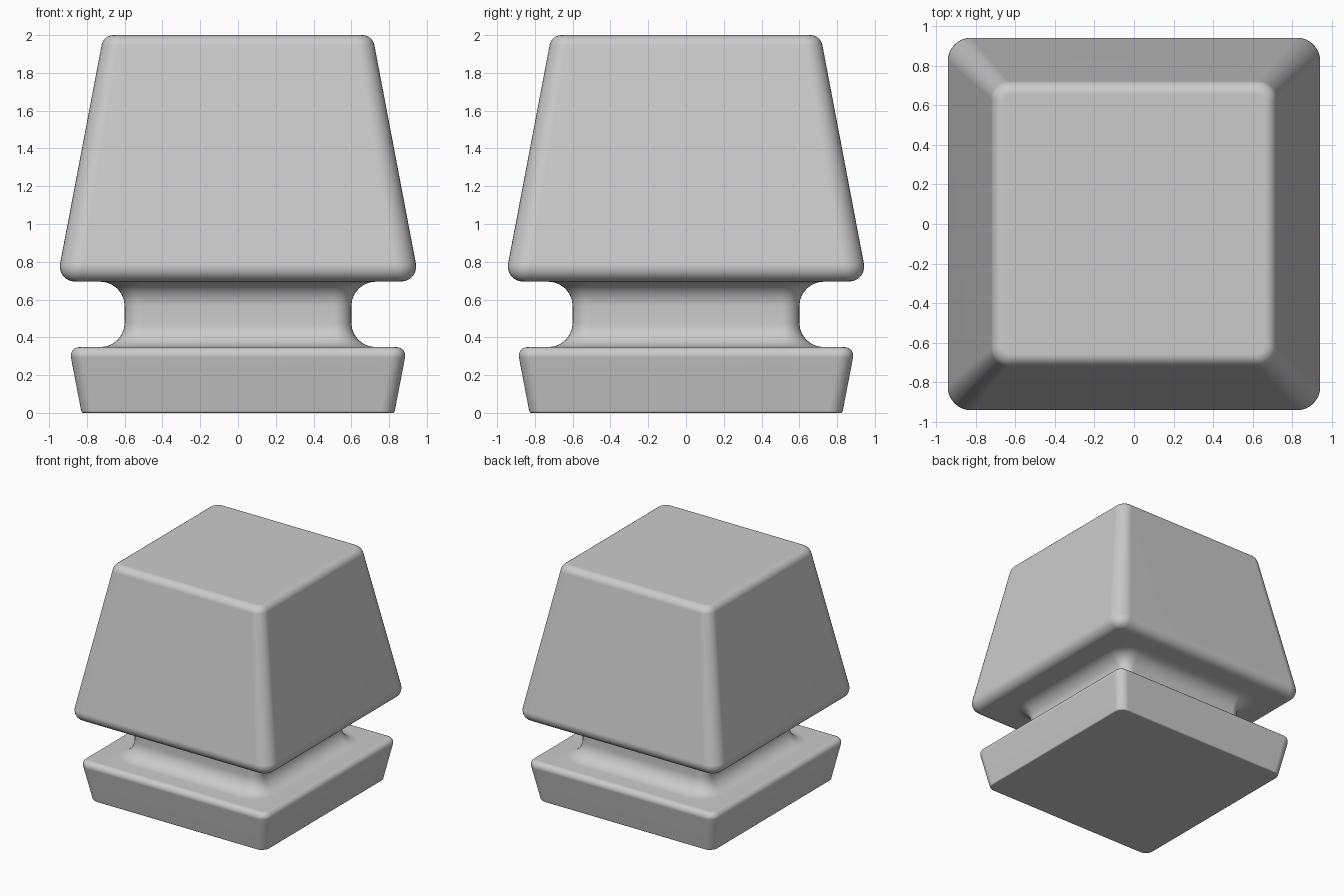
import bpy, bmesh, math
from mathutils import Vector

if "Cube" in bpy.data.objects:
    bpy.data.objects.remove(bpy.data.objects["Cube"])

CORNER_STEPS, FILLET_STEPS = 8, 6


def fillet(a, b, c, radius):
    """Points of the arc that rounds corner b of the profile a-b-c."""
    a, b, c = Vector(a), Vector(b), Vector(c)
    u, v = (a - b).normalized(), (c - b).normalized()
    half = u.angle(v) / 2
    centre = b + (u + v).normalized() * radius / math.sin(half)
    t = radius / math.tan(half)
    p, q = b + u * t - centre, b + v * t - centre
    ang = p.angle(q)
    pts = []
    for i in range(FILLET_STEPS + 1):
        s = i / FILLET_STEPS
        pts.append(centre + (p * math.sin((1 - s) * ang) + q * math.sin(s * ang)) / math.sin(ang))
    return pts


def ring(bm, w, z, core):
    """Rounded square of half width w; its corner arcs are centred at +-core."""
    core = min(core, w - 0.008)
    r = w - core
    verts = []
    for k, (sx, sy) in enumerate(((1, 1), (-1, 1), (-1, -1), (1, -1))):
        for i in range(CORNER_STEPS + 1):
            a = math.pi / 2 * (k + i / CORNER_STEPS)
            verts.append(bm.verts.new((sx * core + r * math.cos(a), sy * core + r * math.sin(a), z)))
    return verts


# Profile (half width, height, fillet radius) with sharp corners
profile = [(0, 0, 0), (0.828, 0, 0.012), (0.895, 0.348, 0.045),   # foot
           (0.6, 0.348, 0.13), (0.6, 0.695, 0.13),                # groove
           (0.96, 0.695, 0.08), (0.712, 2, 0.065), (0, 2, 0)]     # head
# Corner centre as a linear function of height, per part
foot = lambda z: 0.755 + 0.17 * z
groove = lambda z: 0.51
head = lambda z: 0.825 - 0.163 * (z - 0.77)
cores = [foot, foot, groove, groove, head, head]

bm = bmesh.new()
rings = []
for i, core in enumerate(cores, 1):
    a, b, c = (p[:2] for p in profile[i - 1:i + 2])
    for w, z in fillet(a, b, c, profile[i][2]):
        rings.append(ring(bm, w, z, core(z)))

# Skin the rings and close both ends
for lo, hi in zip(rings, rings[1:]):
    n = len(lo)
    for j in range(n):
        k = (j + 1) % n
        bm.faces.new((lo[j], lo[k], hi[k], hi[j]))
bm.faces.new(rings[0][::-1])
bm.faces.new(rings[-1])
bmesh.ops.recalc_face_normals(bm, faces=bm.faces)

mesh = bpy.data.meshes.new("grooved_block")
bm.to_mesh(mesh)
bm.free()
body = bpy.data.objects.new("grooved_block", mesh)
bpy.context.collection.objects.link(body)
bpy.context.view_layer.objects.active = body
body.select_set(True)
bpy.ops.object.shade_smooth_by_angle(angle=math.radians(40))

# Keep the big faces flat next to the rounded edges
wn = body.modifiers.new("flat_faces", 'WEIGHTED_NORMAL')
wn.keep_sharp = True
